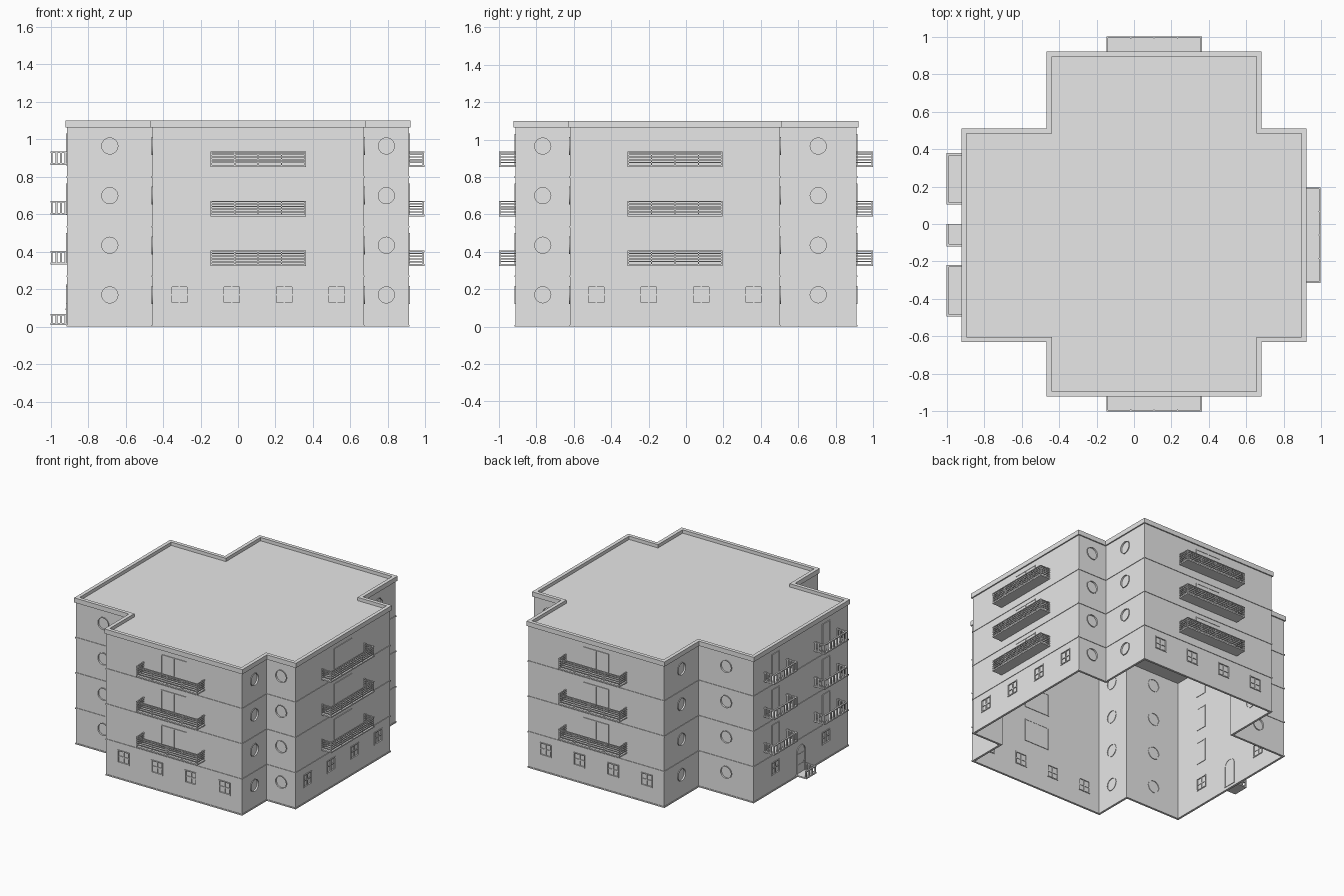
import bpy, bmesh, math
from mathutils import Matrix

if "Cube" in bpy.data.objects:
    bpy.data.objects.remove(bpy.data.objects["Cube"])

grey = bpy.data.materials.new("plain grey")
grey.diffuse_color = (0.8, 0.8, 0.8, 1)
grey.use_nodes = True
grey.node_tree.nodes["Principled BSDF"].inputs["Base Color"].default_value = grey.diffuse_color

W, XA, XB, YA, YB = 0.912, -0.457, 0.672, -0.62, 0.502   # cross-shaped footprint
XC, YC, FLOOR = (XA + XB) / 2, (YA + YB) / 2, 0.265
PLAN = Matrix.Identity(4)


def plan(o):
    """Cross outline, pushed outwards by o."""
    l, r, f, b, w = XA - o, XB + o, YA - o, YB + o, W + o
    return [(l, -w), (r, -w), (r, f), (w, f), (w, b), (r, b),
            (r, w), (l, w), (l, b), (-w, b), (-w, f), (l, f)]


def wall(axis, pos, sign):
    """Local (along, up, outward) to world, for a wall facing sign * axis."""
    if axis == 'y':
        return Matrix(((1, 0, 0, 0), (0, 0, sign, pos), (0, 1, 0, 0), (0, 0, 0, 1)))
    return Matrix(((0, 0, sign, pos), (1, 0, 0, 0), (0, 1, 0, 0), (0, 0, 0, 1)))


def verts(bm, m, pts, d):
    return [bm.verts.new((m @ Matrix.Translation((a, b, d))).translation) for a, b in pts]


def prism(bm, m, pts, d0, d1):
    lo, hi = verts(bm, m, pts, d0), verts(bm, m, pts, d1)
    bm.faces.new(lo[::-1])
    bm.faces.new(hi)
    for i in range(len(pts)):
        j = (i + 1) % len(pts)
        bm.faces.new((lo[i], lo[j], hi[j], hi[i]))


def tube(bm, m, outer, inner, d0, d1):
    rings = [verts(bm, m, outer, d0), verts(bm, m, outer, d1),
             verts(bm, m, inner, d1), verts(bm, m, inner, d0)]
    n = len(outer)
    for k in range(4):
        p, q = rings[k], rings[(k + 1) % 4]
        for i in range(n):
            j = (i + 1) % n
            bm.faces.new((p[i], p[j], q[j], q[i]))


def rect(a0, a1, b0, b1):
    return [(a0, b0), (a1, b0), (a1, b1), (a0, b1)]


def square(a, b, h):
    return rect(a - h, a + h, b - h, b + h)


def circle(a, b, r, n=32):
    return [(a + r * math.cos(i * math.tau / n), b + r * math.sin(i * math.tau / n)) for i in range(n)]


def arch(a, h, top, n=10):
    """Door outline with a round head."""
    pts = [(a - h, 0.02), (a + h, 0.02)]
    return pts + [(a + h * math.cos(math.pi * i / n), top - h + h * math.sin(math.pi * i / n))
                  for i in range(n + 1)]


def finish(name, bm):
    bmesh.ops.recalc_face_normals(bm, faces=bm.faces[:])
    me = bpy.data.meshes.new(name)
    bm.to_mesh(me)
    bm.free()
    me.materials.append(grey)
    ob = bpy.data.objects.new(name, me)
    bpy.context.collection.objects.link(ob)
    return ob


# shell, floor bands, roof and parapet
bm = bmesh.new()
tube(bm, PLAN, plan(0), plan(-0.012), 0, 1.07)
walls = finish("walls", bm)
bm = bmesh.new()
for k in range(4):
    z = FLOOR * k + 0.005
    tube(bm, PLAN, plan(0.004), plan(-0.004), z - 0.005, z + 0.004)
finish("floor_bands", bm)
bm = bmesh.new()
prism(bm, PLAN, plan(-0.009), 1.06, 1.075)
finish("roof", bm)
bm = bmesh.new()
tube(bm, PLAN, plan(0.009), plan(-0.018), 1.065, 1.10)
finish("parapet", bm)

front, back = wall('y', -W, -1), wall('y', W, 1)
left, right = wall('x', -W, -1), wall('x', W, 1)
cut = bmesh.new()

# ground floor windows, two by two panes
bm = bmesh.new()
spots = [(m, c + s) for m, c in ((front, XC), (back, XC), (right, YC)) for s in (-0.42, -0.14, 0.14, 0.42)]
spots += [(left, YC - 0.3), (left, YC + 0.3)]
for m, a in spots:
    z = 0.17
    prism(cut, m, square(a, z, 0.045), -0.04, 0.03)
    tube(bm, m, square(a, z, 0.048), square(a, z, 0.041), -0.016, 0.005)
    prism(bm, m, square(a, z, 0.043), -0.009, -0.005)
    prism(bm, m, rect(a - 0.004, a + 0.004, z - 0.042, z + 0.042), -0.013, 0.001)
    prism(bm, m, rect(a - 0.042, a + 0.042, z - 0.004, z + 0.004), -0.0125, 0.0005)
finish("square_windows", bm)

# round windows on the eight corner walls
bm = bmesh.new()
for m, a in [(wall('y', p, s), a) for p, s in ((YA, -1), (YB, 1)) for a in ((-W + XA) / 2, (W + XB) / 2)] + \
            [(wall('x', p, s), a) for p, s in ((XA, -1), (XB, 1)) for a in ((-W + YA) / 2, (W + YB) / 2)]:
    for k in range(4):
        z = 0.17 + FLOOR * k
        prism(cut, m, circle(a, z, 0.0455), -0.04, 0.03)
        tube(bm, m, circle(a, z, 0.048), circle(a, z, 0.043), -0.016, 0.005)
        prism(bm, m, circle(a, z, 0.044), -0.011, -0.007)
finish("round_windows", bm)

# entrance door with arched head, panels and handle
bm = bmesh.new()
tube(bm, left, arch(YC, 0.05, 0.225), arch(YC, 0.043, 0.218), -0.016, 0.006)
prism(bm, left, arch(YC, 0.045, 0.22), -0.014, 0.001)
for s in (-1, 1):
    for z0, z1 in ((0.035, 0.085), (0.1, 0.165)):
        prism(bm, left, rect(*sorted((YC + s * 0.006, YC + s * 0.036)), z0, z1), 0, 0.004)
prism(bm, left, rect(YC - 0.04, YC - 0.034, 0.09, 0.097), 0, 0.01)
finish("entrance_door", bm)

# holes for the windows
cutter = finish("window_cutter", cut)
cutter.hide_render = True
cutter.hide_viewport = False
cutter.display_type = 'WIRE'
mod = walls.modifiers.new("window_holes", 'BOOLEAN')
mod.operation, mod.solver, mod.object = 'DIFFERENCE', 'EXACT', cutter

# balcony doors: two leaves on three sides, single leaves on the left
bm = bmesh.new()
doors = [(front, XC, 0.105), (back, XC, 0.105), (right, YC, 0.105), (left, YC - 0.3, 0.045), (left, YC + 0.3, 0.045)]
for m, a, h in doors:
    for k in (1, 2, 3):
        z0, z1 = FLOOR * k + 0.066, FLOOR * k + 0.236
        tube(bm, m, rect(a - h, a + h, z0, z1), rect(a - h + 0.006, a + h - 0.006, z0 + 0.006, z1 - 0.006), -0.016, 0.005)
        prism(bm, m, rect(a - h + 0.005, a + h - 0.005, z0 + 0.005, z1 - 0.005), -0.014, 0.002)
        if h > 0.1:
            prism(bm, m, rect(a - 0.003, a + 0.003, z0, z1), -0.015, 0.0045)
finish("balcony_doors", bm)

OUT = 0.088   # balcony depth


def rail(bm, m, a, h, z0, z1, out=OUT, t=0.006, sides=(-1, 1)):
    """One bar running round the open edges."""
    prism(bm, m, rect(a - h, a + h, z0, z1), out - t, out)
    for s in sides:
        prism(bm, m, rect(*sorted((a + s * h, a + s * (h - t))), z0, z1), -0.002, out - t)


# wide balconies with horizontal bars
bm = bmesh.new()
for m, a, out in ((front, XC, OUT), (back, XC, OUT), (right, YC, 0.083)):
    h = 0.255
    for k in (1, 2, 3):
        z = FLOOR * k + 0.059
        prism(bm, m, rect(a - h, a + h, z, z + 0.01), -0.002, out)
        for i in range(4):
            rail(bm, m, a, h - 0.001, z + 0.02 + i * 0.0145, z + 0.027 + i * 0.0145, out - 0.001)
        rail(bm, m, a, h, z + 0.076, z + 0.082, out, 0.008)
        for i in range(5):
            u = a + (h - 0.005) * (i - 2) / 2
            prism(bm, m, rect(u - 0.003, u + 0.003, z + 0.008, z + 0.078), out - 0.009, out - 0.003)
finish("wide_balconies", bm)


def balusters(bm, m, a, h, z0, z1, n, sides=(-1, 1)):
    for i in range(n):
        u = a + (h - 0.006) * (2 * i / (n - 1) - 1)
        prism(bm, m, rect(u - 0.005, u + 0.005, z0, z1), OUT - 0.011, OUT - 0.001)
    for s in sides:
        u = a + s * (h - 0.006)
        for d in (0.004, 0.028, 0.052):
            prism(bm, m, rect(u - 0.005, u + 0.005, z0, z1), d, d + 0.01)


# small balconies with upright bars, on the left
bm = bmesh.new()
for a in (YC - 0.297, YC + 0.3):
    for k in (1, 2, 3):
        z = FLOOR * k + 0.068
        prism(bm, left, rect(a - 0.138, a + 0.138, z, z + 0.01), -0.002, OUT)
        balusters(bm, left, a, 0.138, z + 0.008, z + 0.066, 8)
        rail(bm, left, a, 0.138, z + 0.064, z + 0.072, OUT, 0.012)
finish("small_balconies", bm)

# entrance landing with its railing
bm = bmesh.new()
prism(bm, left, rect(YC - 0.06, YC + 0.06, 0.01, 0.02), -0.002, OUT)
balusters(bm, left, YC, 0.06, 0.018, 0.062, 4, (-1,))
rail(bm, left, YC, 0.06, 0.06, 0.068, OUT, 0.012, (-1,))
finish("entrance_landing", bm)
